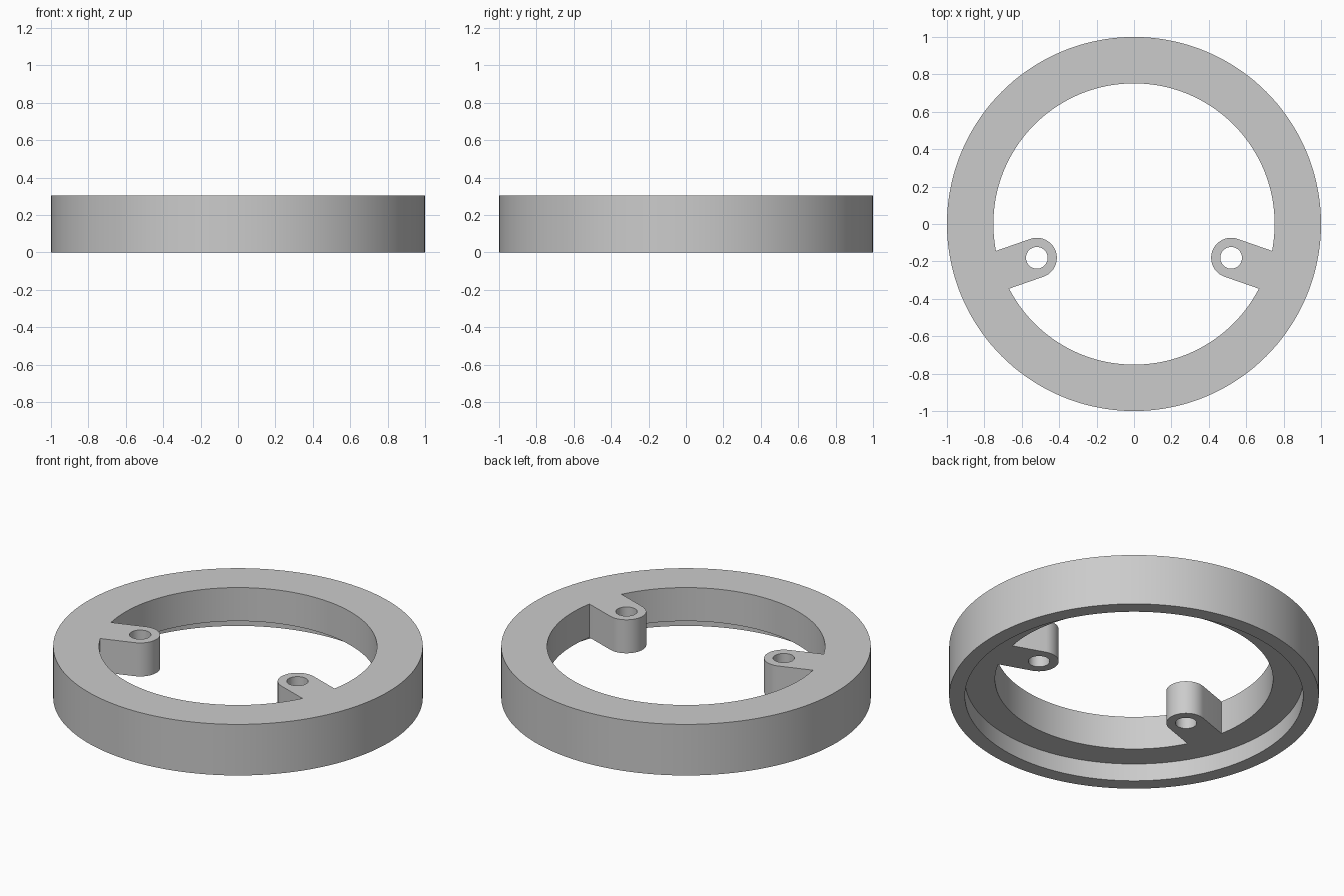
import bpy, bmesh, math
from mathutils import Matrix, Vector

if "Cube" in bpy.data.objects:
    bpy.data.objects.remove(bpy.data.objects["Cube"])

HEIGHT = 0.305
RECESS_DEPTH = 0.105
OUTER_R, RECESS_R, OPENING_R = 1.0, 0.915, 0.752
LUG_R, HOLE_R, LUG_DISTANCE = 0.107, 0.058, 0.55
LUG_ANGLE = math.radians(-19.2)


def prism(name, outline, z0, z1):
    """Extrude a closed outline between two heights."""
    bm = bmesh.new()
    face = bm.faces.new([bm.verts.new((x, y, z0)) for x, y in outline])
    moved = bmesh.ops.extrude_face_region(bm, geom=[face])["geom"]
    bmesh.ops.translate(bm, vec=(0, 0, z1 - z0),
                        verts=[v for v in moved if isinstance(v, bmesh.types.BMVert)])
    bmesh.ops.recalc_face_normals(bm, faces=bm.faces)
    mesh = bpy.data.meshes.new(name)
    bm.to_mesh(mesh)
    bm.free()
    obj = bpy.data.objects.new(name, mesh)
    bpy.context.collection.objects.link(obj)
    return obj


def arc(radius, start, end, steps, centre=(0, 0)):
    return [(centre[0] + radius * math.cos(start + (end - start) * i / steps),
             centre[1] + radius * math.sin(start + (end - start) * i / steps))
            for i in range(steps)]


def cylinder(name, radius, z0, z1, steps=144, centre=(0, 0)):
    return prism(name, arc(radius, 0, math.tau, steps, centre), z0, z1)


def cut(target, cutter):
    """Subtract the cutter from the target and discard it."""
    mod = target.modifiers.new("cut", 'BOOLEAN')
    mod.operation, mod.solver, mod.object = 'DIFFERENCE', 'EXACT', cutter
    cutter.hide_render = True
    bpy.context.view_layer.objects.active = target
    bpy.ops.object.modifier_apply(modifier=mod.name)
    bpy.data.objects.remove(cutter)


# Solid disc with a shallow recess in its underside
ring = cylinder("mounting_ring", OUTER_R, 0, HEIGHT)
cut(ring, cylinder("recess", RECESS_R, -0.1, RECESS_DEPTH))

# Central opening, shaped to leave two rounded lugs pointing inwards
opening = cylinder("opening", OPENING_R, -0.2, HEIGHT + 0.2)
lug_angles = (LUG_ANGLE, math.pi - LUG_ANGLE)
for angle in lug_angles:
    outline = arc(LUG_R, math.pi / 2, 1.5 * math.pi, 24, (LUG_DISTANCE, 0))
    outline += [(LUG_DISTANCE, -LUG_R), (0.9, -LUG_R), (0.9, LUG_R)]
    lug = prism("lug_shape", outline, -0.4, HEIGHT + 0.4)
    lug.data.transform(Matrix.Rotation(angle, 4, 'Z'))
    cut(opening, lug)
cut(ring, opening)

# Screw hole through each lug
for angle in lug_angles:
    centre = (LUG_DISTANCE * math.cos(angle), LUG_DISTANCE * math.sin(angle))
    cut(ring, cylinder("screw_hole", HOLE_R, -0.2, HEIGHT + 0.2, 40, centre))

# Plain grey finish
grey = bpy.data.materials.new("plain_grey")
grey.use_nodes = True
colour = (0.6, 0.6, 0.6, 1)
grey.diffuse_color = colour
grey.node_tree.nodes["Principled BSDF"].inputs["Base Color"].default_value = colour
ring.data.materials.clear()
ring.data.materials.append(grey)

bpy.ops.object.select_all(action='DESELECT')
ring.select_set(True)
bpy.context.view_layer.objects.active = ring
bpy.ops.object.shade_smooth_by_angle(angle=math.radians(30))
